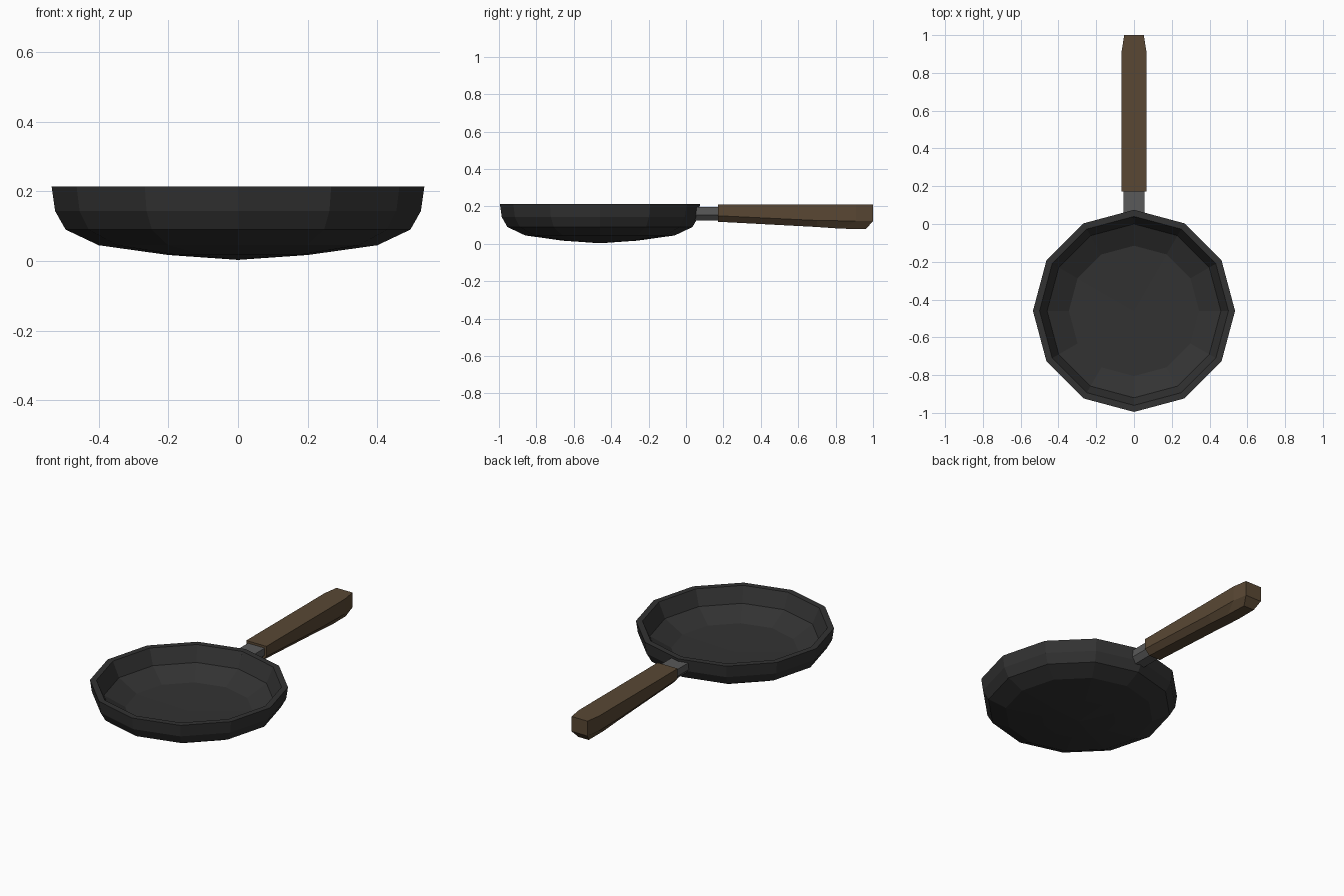
import bpy, bmesh, math

if "Cube" in bpy.data.objects:
    bpy.data.objects.remove(bpy.data.objects["Cube"])


def paint(obj, name, color):
    mat = bpy.data.materials.new(name)
    mat.diffuse_color = (*color, 1)
    mat.use_nodes = True
    mat.node_tree.nodes["Principled BSDF"].inputs["Base Color"].default_value = mat.diffuse_color
    obj.data.materials.append(mat)


def finish(bm, name, mat_name, color):
    bmesh.ops.recalc_face_normals(bm, faces=bm.faces)
    mesh = bpy.data.meshes.new(name)
    bm.to_mesh(mesh)
    bm.free()
    obj = bpy.data.objects.new(name, mesh)
    bpy.context.collection.objects.link(obj)
    paint(obj, mat_name, color)
    return obj


def lathe(name, profile, sides, center_y, mat_name, color):
    """Revolve an (r, z) profile that starts and ends on the axis."""
    bm = bmesh.new()
    pts = [bm.verts.new((r, 0, z)) for r, z in profile]
    edges = [bm.edges.new(pair) for pair in zip(pts, pts[1:])]
    bmesh.ops.spin(bm, geom=pts + edges, cent=(0, 0, 0), axis=(0, 0, 1),
                   angle=math.tau, steps=sides)
    bmesh.ops.remove_doubles(bm, verts=bm.verts, dist=0.0005)
    bmesh.ops.translate(bm, verts=bm.verts, vec=(0, center_y, 0))
    return finish(bm, name, mat_name, color)


def loft(name, stations, mat_name, color):
    """Six-sided bar along y: flat top, upright sides, tapered underside.
    Station: y, y of bottom, half width, half width of bottom, z top, z mid, z bottom."""
    bm = bmesh.new()
    rings = []
    for y, yb, w, wb, top, mid, bot in stations:
        half = [(w, y, top), (w, y, mid), (wb, yb, bot)]
        ring = half + [(-x, yy, z) for x, yy, z in reversed(half)]
        rings.append([bm.verts.new(p) for p in ring])
    for a, b in zip(rings, rings[1:]):
        for i in range(6):
            j = (i + 1) % 6
            bm.faces.new((a[i], a[j], b[j], b[i]))
    # end caps, split so the bevelled underside of the tip stays flat
    for r in (rings[0], rings[-1]):
        bm.faces.new((r[0], r[1], r[4], r[5]))
        bm.faces.new((r[1], r[2], r[3], r[4]))
    return finish(bm, name, mat_name, color)


# pan bowl: outside from the base up, over the rim, down to the cooking floor
lathe("pan_bowl",
      [(0, 0.003), (0.2, 0.017), (0.4, 0.045), (0.495, 0.09), (0.525, 0.143),
       (0.535, 0.213), (0.5, 0.213), (0.46, 0.125), (0.345, 0.06), (0, 0.05)],
      12, -0.46, "cast_iron", (0.032, 0.032, 0.032))

# metal neck joining bowl and grip
loft("handle_neck",
     [(0.03, 0.03, 0.055, 0.03, 0.197, 0.155, 0.125),
      (0.2, 0.2, 0.055, 0.03, 0.197, 0.155, 0.125)],
     "steel", (0.1, 0.1, 0.1))

# wooden grip, deeper and then narrowed towards the tip
loft("handle_grip",
     [(0.172, 0.172, 0.066, 0.037, 0.21, 0.15, 0.118),
      (0.7, 0.7, 0.066, 0.037, 0.21, 0.125, 0.09),
      (0.91, 0.83, 0.066, 0.037, 0.21, 0.122, 0.081),
      (1.0, 0.962, 0.052, 0.034, 0.21, 0.122, 0.079)],
     "wood", (0.1, 0.064, 0.034))
